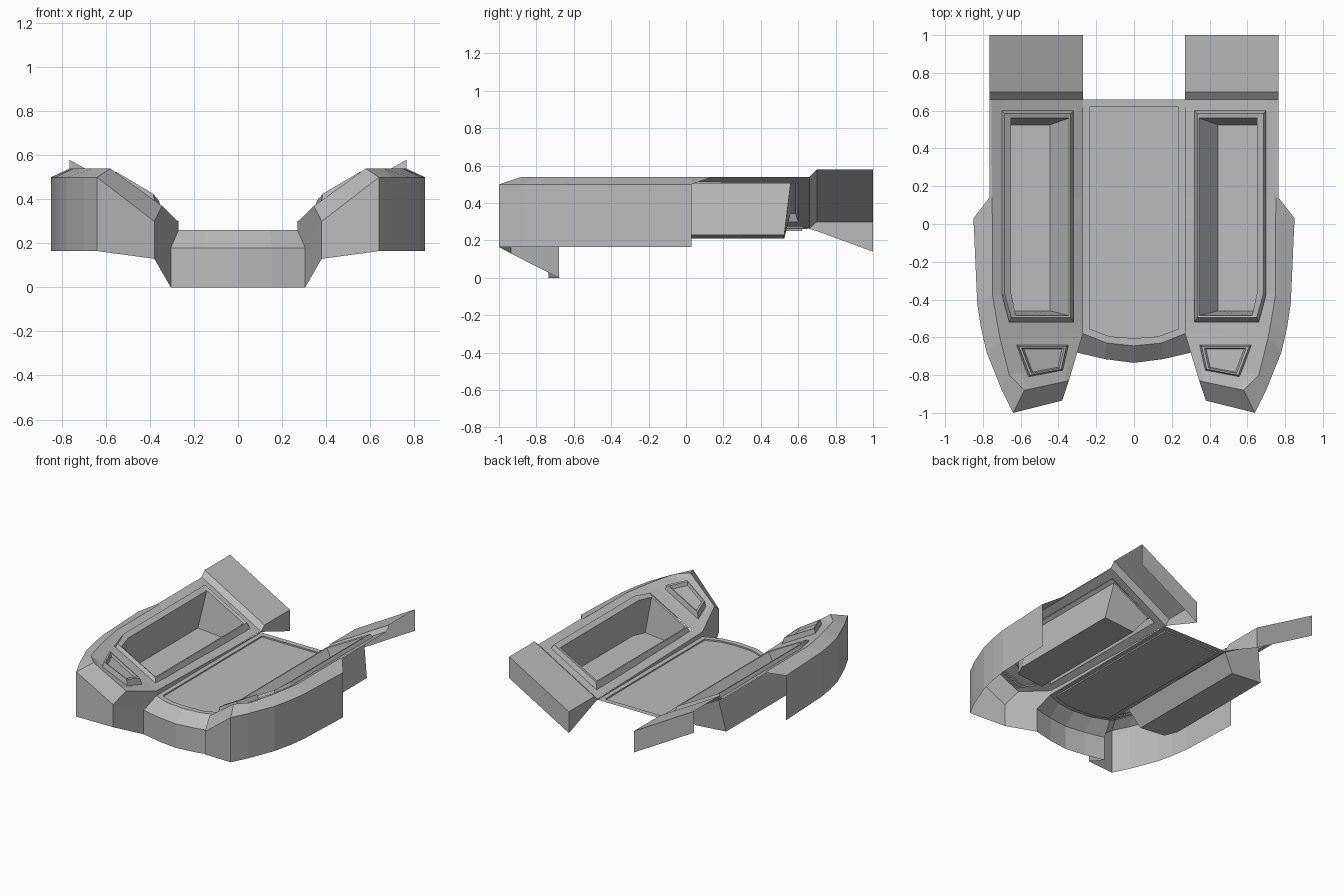
import bpy
from mathutils import Vector

cube = bpy.data.objects.get("Cube")
if cube:
    bpy.data.objects.remove(cube)

grey = bpy.data.materials.new("hull grey")
grey.use_nodes = True
COLOUR = (0.5, 0.5, 0.5, 1)
grey.diffuse_color = COLOUR
grey.node_tree.nodes["Principled BSDF"].inputs["Base Color"].default_value = COLOUR


def loft(name, rows, closed=False, cap=False, skip=()):
    """Skin rows of points; mirrored across x = 0. skip = (row, column) gaps."""
    n = len(rows[0])
    verts = [p for row in rows for p in row]
    faces = []
    for r in range(len(rows) - 1):
        for c in range(n if closed else n - 1):
            if (r, c) not in skip:
                d = (c + 1) % n
                faces.append((r * n + c, r * n + d, r * n + n + d, r * n + n + c))
    if cap:
        faces.append(tuple(range((len(rows) - 1) * n, len(rows) * n)))
    mesh = bpy.data.meshes.new(name)
    mesh.from_pydata(verts, [], faces)
    mesh.materials.append(grey)
    obj = bpy.data.objects.new(name, mesh)
    bpy.context.collection.objects.link(obj)
    mirror = obj.modifiers.new("mirror", 'MIRROR')
    mirror.use_clip = True
    return obj


# Pod stations: inner edge, ridge, outer edge
stations = [
    ((.345, -.83, .37), (.58, -.88, .54), (.64, -1, .5)),
    ((.315, -.73, .34), (.66, -.80, .54), (.70, -.88, .5)),
    ((.27, -.58, .295), (.71, -.60, .54), (.78, -.68, .5)),
    ((.27, -.52, .29), (.725, -.52, .54), (.81, -.55, .5)),
    ((.27, -.37, .285), (.75, -.37, .54), (.83, -.42, .5)),
    ((.27, .03, .28), (.75, .03, .54), (.85, .03, .5)),
    ((.27, .14, .275), (.752, .14, .54), (.765, .14, .54)),
    ((.27, .60, .27), (.755, .60, .54), (.765, .60, .54)),
    ((.27, .66, .265), (.757, .66, .54), (.765, .66, .54)),
    ((.27, .70, .30), (.757, .70, .575), (.765, .70, .58)),
    ((.27, 1, .30), (.757, 1, .575), (.765, 1, .58)),
    ((.27, 1, .14), (.757, 1, .415), (.765, 1, .42)),
]
rows = []
for i, (inner, ridge, outer) in enumerate(stations):
    a, b = Vector(inner), Vector(ridge)
    far = .66 if i == 3 else .70
    span = ridge[0] - inner[0]
    t0, t1 = (.1, .87) if i < 3 else ((.32 - inner[0]) / span, (far - inner[0]) / span)
    rows.append([a, a.lerp(b, t0), a.lerp(b, t1), b, Vector(outer)])
# The recess opening is left out of the pod skin
loft("pod_top", rows, skip=[(r, 1) for r in range(3, 7)])

# Outer skirt
skirt_top = [Vector(s[2]) for s in stations[:6]]
loft("outer_skirt", [skirt_top, [(p.x, p.y, .165) for p in skirt_top]])

# Front of the pod: sloping brow and nose wall
nose = [(.38, -.935, .30), (.64, -1, .5)]
loft("pod_brow", [[stations[0][0], stations[0][1]], nose])
loft("pod_nose", [nose, [(.38, -.935, .13), (.64, -1, .165)]])

# Inner cheek between the nose and the centre deck
loft("cheek_lower", [[(.38, -.935, .13), (.305, -.68, 0)],
                     [(.38, -.935, .30), (.305, -.68, .18)]])
loft("cheek_upper", [[(.38, -.935, .30), (.305, -.68, .18), (.27, -.58, .26)],
                     [(.345, -.83, .37), (.315, -.73, .34), (.27, -.58, .295)]])
loft("deck_side", [[(.27, -.58, .26), (.27, .66, .26)],
                   [(.27, -.58, .295), (.27, .66, .265)]])

# Rear inner flange
loft("rear_flange", [[(.27, .66, .265), (.27, .70, .30), (.27, 1, .30)],
                     [(.27, .66, .262), (.27, .70, .25), (.27, 1, .14)]])

# Centre deck: curved front wall, sloped brow, border and sunken floor
loft("front_wall", [
    [(0, -.735, 0), (.155, -.715, 0), (.305, -.68, 0)],
    [(0, -.735, .18), (.155, -.715, .18), (.305, -.68, .18)],
    [(0, -.645, .26), (.145, -.63, .26), (.27, -.58, .26)]])
border = [(0, -.645), (.145, -.63), (.27, -.58), (.27, .66), (0, .66)]
inset = [(0, -.605), (.13, -.595), (.235, -.555), (.235, .62), (0, .62)]
loft("deck", [[(x, y, .26) for x, y in border],
              [(x, y, .26) for x, y in inset],
              [(x, y, .25) for x, y in inset]], cap=True)


# Long recess with raised rim, following the pod slope
def on_slope(points, lift):
    return [(x, y, .28 + .54 * (x - .27) + lift) for x, y in points]


base = [(.32, .60), (.70, .60), (.70, -.37), (.66, -.52), (.32, -.52)]
crest = [(.335, .585), (.685, .585), (.685, -.37), (.65, -.495), (.335, -.495)]
mouth = [(.345, .56), (.65, .56), (.65, -.37), (.625, -.485), (.345, -.485)]
floor = [(.445, .525, .21), (.70, .525, .23), (.70, -.37, .23),
         (.66, -.46, .23), (.445, -.46, .21)]
loft("recess", [on_slope(base, -.008), on_slope(crest, .03),
                on_slope(mouth, .025), floor], closed=True, cap=True)

# Small raised hatch near the nose
hatch = [Vector(p) for p in ((.345, -.64, .345), (.625, -.64, .498),
                             (.56, -.81, .49), (.375, -.775, .38))]
centre = sum(hatch, Vector()) / 4


def ring(scale, lift):
    return [centre + (p - centre) * scale + Vector((0, 0, lift)) for p in hatch]


loft("front_hatch", [ring(1, -.01), ring(.9, .04), ring(.8, .04), ring(.72, .02)],
     closed=True, cap=True)
